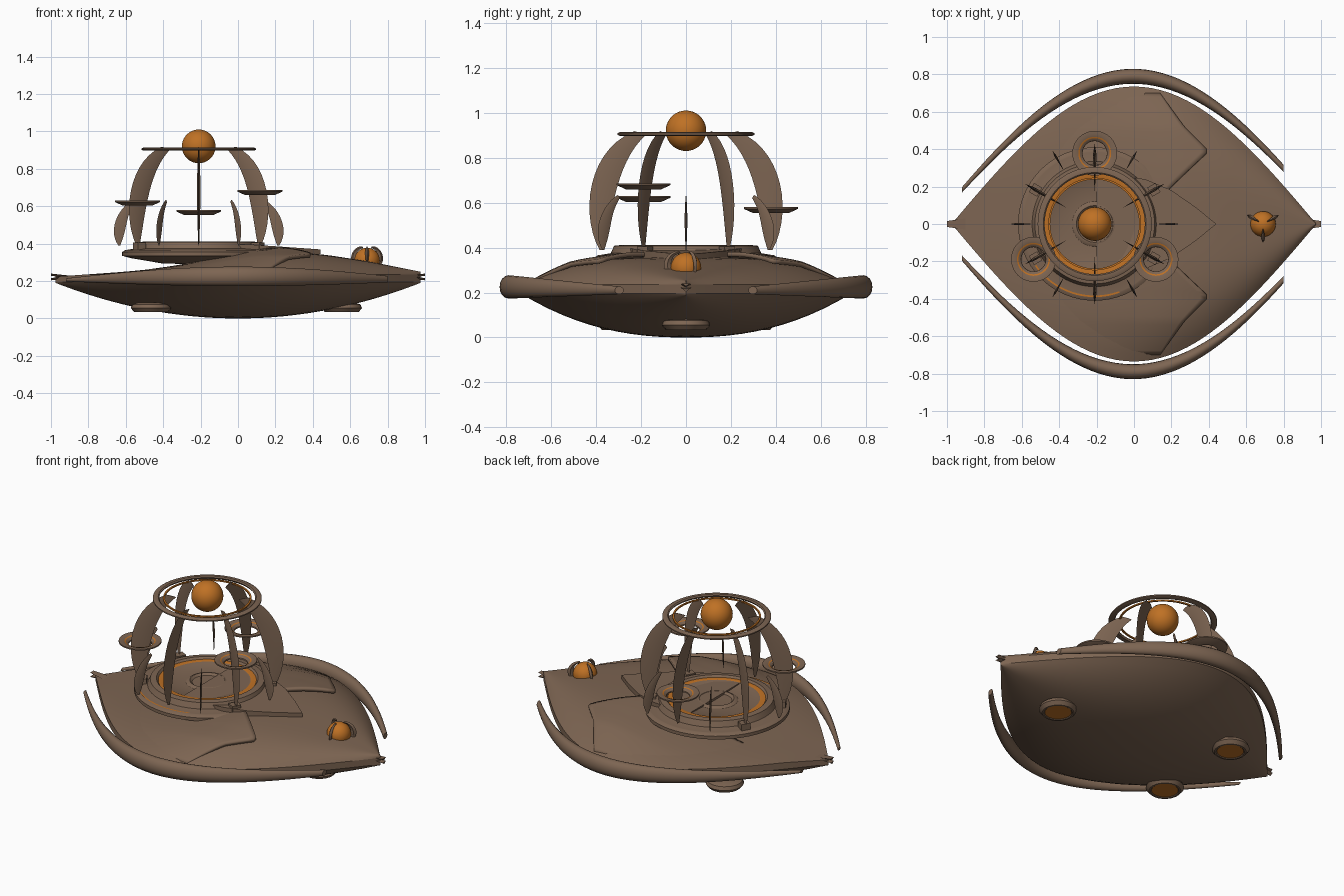
import bpy, bmesh, math
from mathutils import Vector, Matrix

if "Cube" in bpy.data.objects:
    bpy.data.objects.remove(bpy.data.objects["Cube"])

CX = -0.21  # axis of the tower


def mat(name, rgb):
    m = bpy.data.materials.new(name)
    m.diffuse_color = (*rgb, 1)
    m.use_nodes = True
    m.node_tree.nodes["Principled BSDF"].inputs["Base Color"].default_value = m.diffuse_color
    return m


BROWN = mat("brown hull", (0.205, 0.130, 0.085))
ORANGE = mat("orange glow", (0.52, 0.165, 0.018))


def make(name, verts, faces, mats=(BROWN,), idx=None, angle=35):
    me = bpy.data.meshes.new(name)
    me.from_pydata([tuple(v) for v in verts], [], faces)
    for m in mats:
        me.materials.append(m)
    if idx:
        for p, i in zip(me.polygons, idx):
            p.material_index = i
    bm = bmesh.new()
    bm.from_mesh(me)
    bmesh.ops.remove_doubles(bm, verts=bm.verts, dist=1e-5)
    bmesh.ops.recalc_face_normals(bm, faces=bm.faces)
    bm.to_mesh(me)
    bm.free()
    ob = bpy.data.objects.new(name, me)
    bpy.context.collection.objects.link(ob)
    bpy.ops.object.select_all(action='DESELECT')
    ob.select_set(True)
    bpy.context.view_layer.objects.active = ob
    bpy.ops.object.shade_smooth_by_angle(angle=math.radians(angle))
    return ob


def lathe(name, prof, centre, glow=(), closed=False, n=64):
    """Spin (r, z) points; segments listed in glow are orange."""
    cx, cy, cz = centre
    verts = [(cx + r * math.cos(2 * math.pi * k / n), cy + r * math.sin(2 * math.pi * k / n), cz + z)
             for r, z in prof for k in range(n)]
    faces, idx = [], []
    m = len(prof)
    for i in range(m if closed else m - 1):
        j = (i + 1) % m
        for k in range(n):
            k2 = (k + 1) % n
            f = [i * n + k, i * n + k2, j * n + k2, j * n + k]
            if prof[i][0] == 0:
                f = [i * n, j * n + k2, j * n + k]
            elif prof[j][0] == 0:
                f = [i * n + k, i * n + k2, j * n]
            faces.append(f)
            idx.append(1 if i in glow else 0)
    return make(name, verts, faces, (BROWN, ORANGE), idx)


def grid(nu, nv, fn):
    verts = [fn(i / nu, j / nv) for i in range(nu + 1) for j in range(nv + 1)]
    w = nv + 1
    faces = [(i * w + j, i * w + j + 1, (i + 1) * w + j + 1, (i + 1) * w + j)
             for i in range(nu) for j in range(nv)]
    return verts, faces


def interp(pts, x):
    for (a, p), (b, q) in zip(pts, pts[1:]):
        if x <= b:
            t = max(0, (x - a) / (b - a))
            return p + (q - p) * t
    return pts[-1][1]


def smooth_interp(pts, x, h=0.07):
    return sum(interp(pts, x + d * h) for d in (-1, -.5, 0, .5, 1)) / 5


# ---- hull: leaf outline, domed deck, rounded belly
L = 0.975
RIDGE = [(-1.1, .215), (-.6, .25), (-.3, .28), (0, .335), (.2, .36), (.44, .345), (.7, .305), (1.1, .225)]


def half_width(x):
    return 0.735 * max(0, math.cos(math.pi / 2 * x / L))


def deck_z(x, y):
    v = min(1, abs(y) / max(half_width(x), 1e-6))
    rim = min(0.235, smooth_interp(RIDGE, x))
    return rim + (smooth_interp(RIDGE, x) - rim) * (1 - v ** 3.6)


def deck_pt(u, v):
    x = -L * math.cos(math.pi * u)
    y = half_width(x) * (2 * v - 1)
    return (x, y, deck_z(x, y))


def belly_pt(u, v):
    x = -L * math.cos(math.pi * u)
    w = 2 * v - 1
    keel = 0.19 * min(1, abs(x) / L) ** 2
    return (x, half_width(x) * w, keel + (0.195 - keel) * abs(w) ** 2.3)


def rim_pt(side):
    def fn(u, v):
        a, b = Vector(deck_pt(u, side)), Vector(belly_pt(u, side))
        return a.lerp(b, v)
    return fn


for name, fn, nv in (("deck", deck_pt, 32), ("belly", belly_pt, 24),
                     ("rim_left", rim_pt(0), 1), ("rim_right", rim_pt(1), 1)):
    ob = make(name, *grid(64, nv, fn))
    if name == "belly":  # normals face down
        ob.data.flip_normals() if ob.data.polygons[700].normal.z > 0 else None

# ---- raised deck plates that swell out of the deck into forward corners
EDGE = [(.15, .15), (.2, .2), (.39, .40), (.52, .27), (.70, .14)]
for s in (-1, 1):
    def plate(u, v):
        y = .15 + .55 * v
        x0 = -.55 + .5 * v * v
        x = x0 + (interp(EDGE, y) - x0) * u
        lift = .026 * u * min(1, 3 * (1 - v)) - .002 * (1 - u)
        return (x, s * y, deck_z(x, y) + lift)
    ob = make("deck_plate", *grid(24, 24, plate))
    if ob.data.polygons[0].normal.z < 0:
        ob.data.flip_normals()
    sol = ob.modifiers.new("thickness", 'SOLIDIFY')
    sol.thickness = .02
    sol.offset = -1

# ---- central arrow plate in front of the tower
half = [(-.2, .27), (.06, .24), (.2, .18), (.33, .09), (.44, 0)]
outline = half + [(x, -y) for x, y in half[-2::-1]]
n = len(outline)
top = [(x, y, .400 - .07 * max(0, x)) for x, y in outline]
bot = [(x, y, .30 + .1 * max(0, x)) for x, y in outline]
make("arrow_plate", top + bot, [list(range(n)), list(range(2 * n - 1, n - 1, -1))] +
     [(i, (i + 1) % n, n + (i + 1) % n, n + i) for i in range(n)])

# ---- side rails: oval tubes hugging the hull, tapering to flat ends
for s in (-1, 1):
    def rail(u, v):
        x = -.92 + 1.72 * u
        t = max(0, math.cos(math.pi / 2 * x / .95))
        a = 2 * math.pi * v
        y = .79 * math.cos(math.pi / 2 * x / 1.08) - .02 * max(0, x)
        return (x, s * (y + (.013 + .027 * t) * math.cos(a)), .205 + .02 * t + (.006 + .046 * t) * math.sin(a))
    v, f = grid(40, 16, rail)
    f += [list(range(16)), list(range(40 * 17, 40 * 17 + 16))]
    make("side_rail", v, f)

# ---- forked tips at both ends
for s in (-1, 1):
    for t in (-1, 1):
        pts = [(s * x, y, z + .222 + t * w) for x, y, z, w in
               ((.9, .03, .007, 0), (.9, -.03, .007, 0), (.9, 0, -.007, 0),
                (1, .016, .006, .012), (1, -.016, .006, .012), (1, 0, -.006, .012))]
        make("end_prong", pts, [(0, 1, 2), (3, 4, 5), (0, 1, 4, 3), (1, 2, 5, 4), (2, 0, 3, 5)])

# ---- tower disc with glowing rings
lathe("tower_disc", [(0, .288), (.2, .295), (.36, .322), (.41, .335), (.41, .355), (.39, .367), (.384, .367),
                     (.335, .375), (.32, .408), (.285, .412), (.275, .4), (.243, .4), (.23, .394), (.12, .39),
                     (.105, .4), (.098, .4), (.085, .388), (0, .386)], (CX, 0, 0), glow=(10,))

# ---- thin glowing arc along the front side of the disc step
arc = [math.radians(215 + 75 * i / 24) for i in range(25)]
make("disc_glow_arc", [(CX + r * math.cos(a), r * math.sin(a), .3705) for a in arc for r in (.382, .391)],
     [(2 * i, 2 * i + 1, 2 * i + 3, 2 * i + 2) for i in range(24)], (ORANGE,))

# ---- blocks on the disc rim
for a in (30, 150, 210, 330):
    bm = bmesh.new()
    bmesh.ops.create_cube(bm, size=1)
    bm.transform(Matrix.Translation((CX, 0, .38)) @ Matrix.Rotation(math.radians(a), 4, 'Z')
                 @ Matrix.Translation((.365, 0, 0)) @ Matrix.Diagonal((.05, .055, .05, 1)))
    make("rim_block", [v.co.copy() for v in bm.verts], [[v.index for v in f.verts] for f in bm.faces])
    bm.free()


# ---- curved blades: crescent between an outer and an inner curve (r, z)
def blade(name, outer, inner, ang, thick, cx=CX, cy=0):
    m = 14

    def along(pts, t):  # smooth curve through the points (Lagrange)
        k = len(pts) - 1
        out = Vector((0, 0))
        for i, p in enumerate(pts):
            w = 1
            for j in range(k + 1):
                if j != i:
                    w *= (t * k - j) / (i - j)
            out += Vector(p) * w
        return out
    ca, sa = math.cos(math.radians(ang)), math.sin(math.radians(ang))
    verts, faces = [], []
    for i in range(m + 1):
        o, q = along(outer, i / m), along(inner, i / m)
        mid = (o + q) / 2
        h = thick / 2 * (.25 + .75 * math.sin(math.pi * i / m))
        for p, d in ((o, 0), (mid, h), (q, 0), (mid, -h)):
            verts.append((cx + p.x * ca - d * sa, cy + p.x * sa + d * ca, p.y))
    for i in range(m):
        for j in range(4):
            k = (j + 1) % 4
            faces.append((4 * i + j, 4 * i + k, 4 * i + 4 + k, 4 * i + 4 + j))
    faces += [(0, 1, 2, 3), (4 * m, 4 * m + 1, 4 * m + 2, 4 * m + 3)]
    make(name, verts, faces)


for k in range(6):
    blade("tall_blade", [(.385, .39), (.43, .58), (.382, .78), (.23, .918)],
          [(.365, .39), (.328, .58), (.275, .76), (.175, .905)], 30 + 60 * k, .018)
    blade("short_blade", [(.43, .39), (.453, .48), (.42, .57), (.35, .635)],
          [(.42, .39), (.392, .48), (.375, .55), (.34, .62)], 60 * k, .012)

# ---- crown ring, inner glowing ring and orb
lathe("crown_ring", [(.305, -.003), (.305, .004), (.295, .009), (.275, .009), (.268, .003), (.275, -.008),
                     (.295, -.008)], (CX, 0, .905), closed=True)
lathe("crown_glow_ring", [(.248, -.004), (.248, .004), (.238, .004), (.238, -.004)], (CX, 0, .905),
      glow=range(4), closed=True)


def orb(name, c, r):
    prof = [(r * math.sin(math.pi * i / 20) if 0 < i < 20 else 0, -r * math.cos(math.pi * i / 20)) for i in range(21)]
    lathe(name, prof, c, glow=range(20), n=40)


orb("tower_orb", (CX, 0, .92), .09)

# ---- three open dishes floating around the tower
for a, z in ((90, .558), (210, .608), (330, .664)):
    c = (CX + .378 * math.cos(math.radians(a)), .378 * math.sin(math.radians(a)), z)
    lathe("floating_dish", [(.065, -.005), (.078, -.005), (.12, .014), (.12, .022), (.098, .022), (.088, .018),
                            (.08, .016), (.066, .003)], c, glow=(5,), closed=True, n=40)

# ---- bow beacon with three petals
orb("bow_orb", (.69, 0, .31), .068)
for a in (30, 150, 270):
    blade("beacon_petal", [(.085, .285), (.098, .33), (.075, .37), (.03, .386)],
          [(.06, .285), (.066, .33), (.055, .36), (.025, .376)], a, .02, .69, 0)

# ---- belly thrusters with glowing undersides
for x, y in ((.555, 0), (-.465, .285), (-.465, -.285)):
    lathe("belly_thruster", [(0, .038), (.075, .038), (.08, .034), (.09, .034), (.108, .055), (.1, .075),
                             (.07, .085), (0, .085)], (x, y, 0), glow=(0,), n=24)
